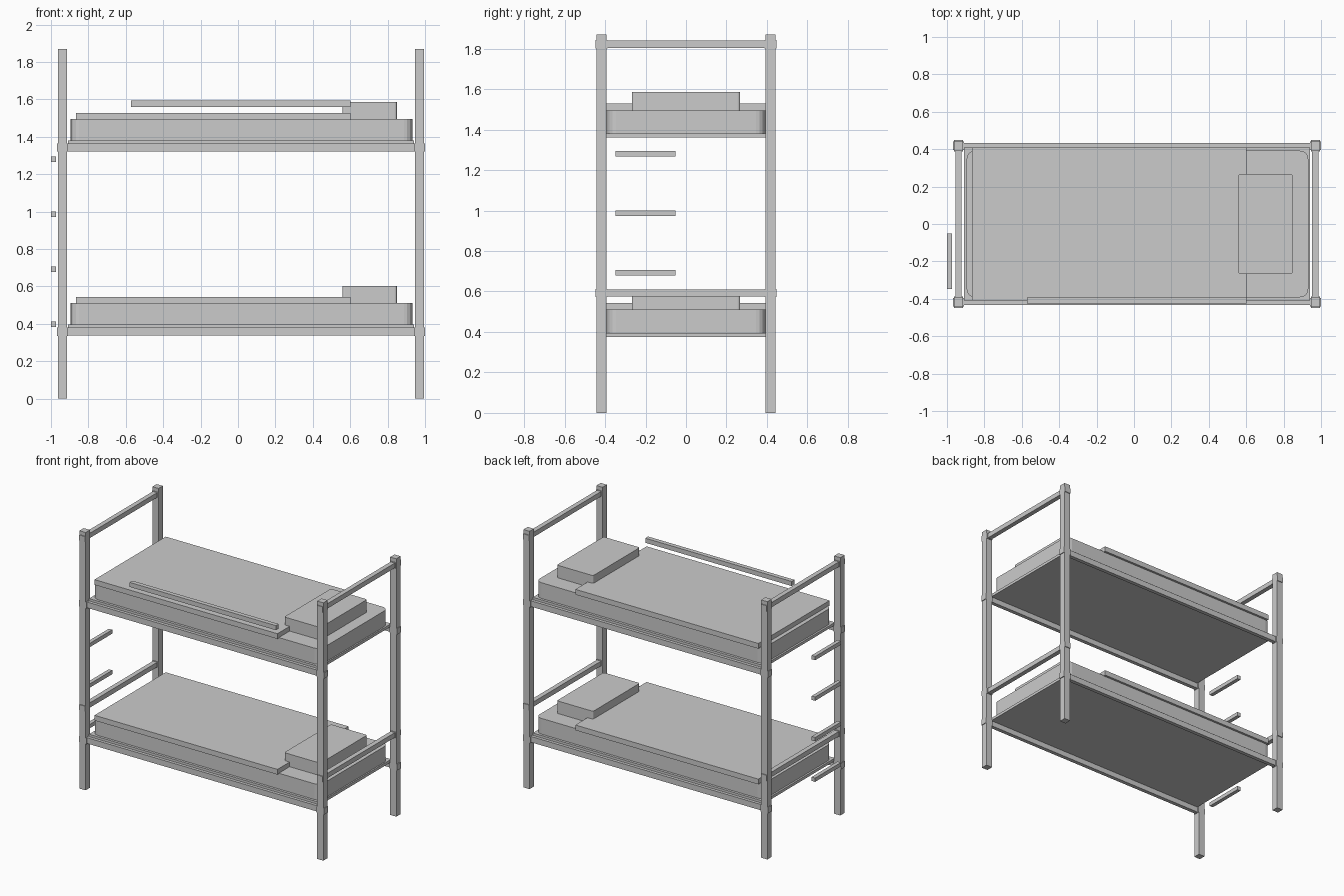
import bpy, bmesh

if "Cube" in bpy.data.objects:
    bpy.data.objects.remove(bpy.data.objects["Cube"])

XL, XR, YP = -0.938, 0.970, 0.418   # post centre lines


def box(name, x, y, z, corner=0.0):
    """Box from (min, max) ranges, optionally with rounded vertical corners."""
    bm = bmesh.new()
    bmesh.ops.create_cube(bm, size=1)
    for v in bm.verts:
        for i, r in enumerate((x, y, z)):
            v.co[i] = r[1] if v.co[i] > 0 else r[0]
    if corner:
        upright = [e for e in bm.edges
                   if abs(e.verts[0].co.z - e.verts[1].co.z) > 1e-4]
        bmesh.ops.bevel(bm, geom=upright, offset=corner, segments=4,
                        profile=0.5, affect='EDGES')
    bmesh.ops.recalc_face_normals(bm, faces=bm.faces)
    me = bpy.data.meshes.new(name)
    bm.to_mesh(me)
    bm.free()
    ob = bpy.data.objects.new(name, me)
    bpy.context.collection.objects.link(ob)
    return ob


def around(c, half):
    return (c - half, c + half)


# four corner posts with joint collars
for x in (XL, XR):
    for y in (-YP, YP):
        box("post", around(x, 0.0245), around(y, 0.0245), (0, 1.87))
        for z in (0.357, 1.342):
            box("side_rail_collar", around(x, 0.030), around(y, 0.0235), around(z, 0.022))
        for z in (0.592, 1.822):
            box("end_rail_collar", around(x, 0.0235), around(y, 0.030), around(z, 0.020))

# head and foot end rails
for x in (XL, XR):
    for z in (0.592, 1.822):
        box("end_rail", around(x, 0.017), (-YP, YP), around(z, 0.0175))

# two bunks: side rails, base, mattress, blanket, pillow
for level, z in (("lower", 0.337), ("upper", 1.321)):
    for y in (-YP, YP):
        box(level + "_side_rail", (XL, XR), around(y, 0.014), (z, z + 0.042))
    box(level + "_base", (-0.908, 0.942), (-0.41, 0.41), (z + 0.039, z + 0.059))
    box(level + "_mattress", (-0.895, 0.932), (-0.392, 0.392), (z + 0.059, z + 0.173), 0.045)
    box(level + "_blanket", (-0.866, 0.602), (-0.408, 0.408), (z + 0.169, z + 0.207))
    box(level + "_pillow", (0.558, 0.849), (-0.268, 0.268), (z + 0.173, z + 0.264), 0.013)

# guard rail on the upper bunk
box("guard_rail", (-0.572, 0.602), (-0.425, -0.393), (1.56, 1.593))

# ladder rungs at the foot end
for i in range(4):
    box("ladder_rung", (-1.0, -0.972), (-0.348, -0.052), around(0.398 + i * 0.294, 0.014))
